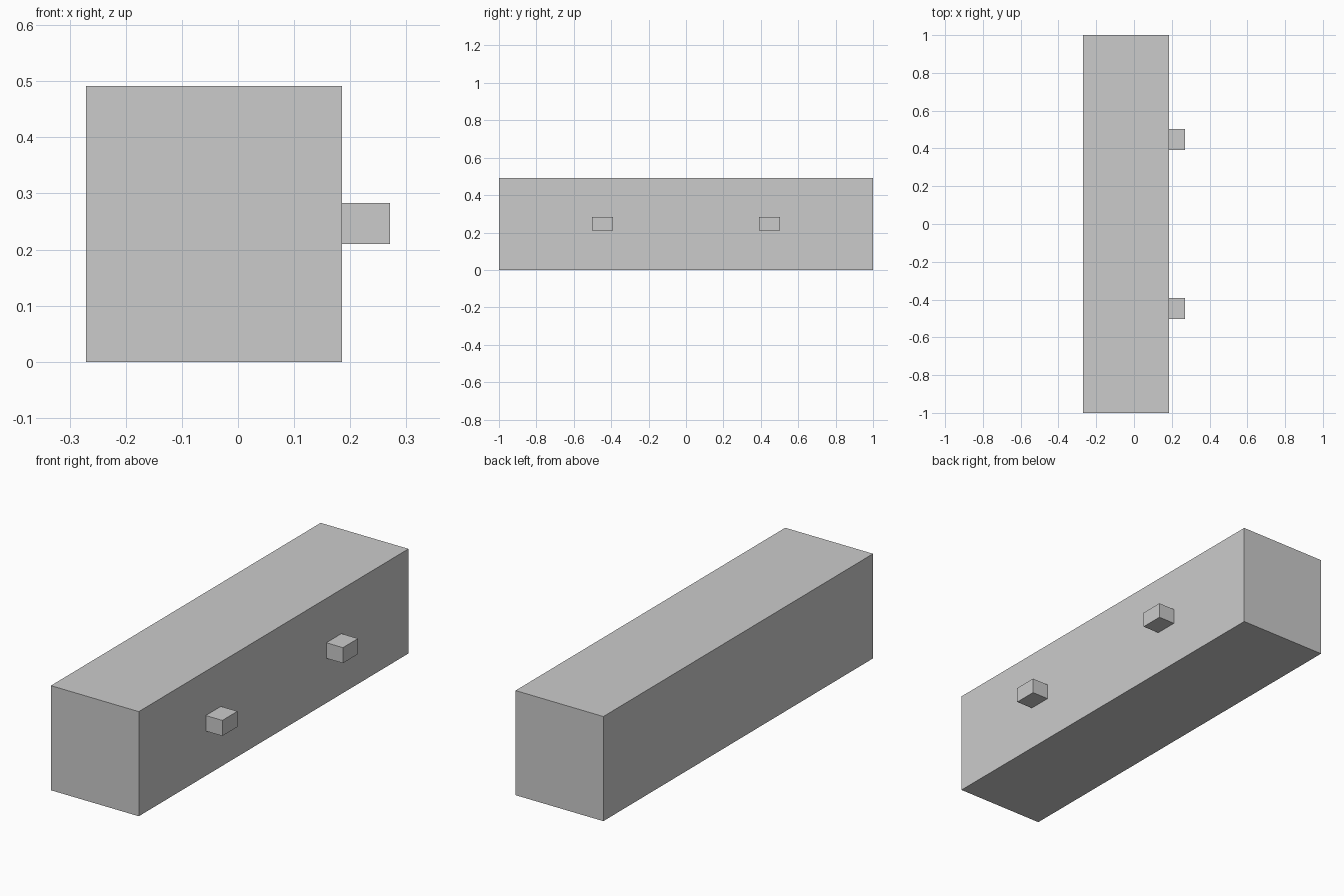
import bpy

if "Cube" in bpy.data.objects:
    bpy.data.objects.remove(bpy.data.objects["Cube"])


def box(name, lo, hi):
    """Box spanning two opposite corners."""
    bpy.ops.mesh.primitive_cube_add(size=1, location=[(a + b) / 2 for a, b in zip(lo, hi)])
    obj = bpy.context.object
    obj.name = name
    obj.scale = [b - a for a, b in zip(lo, hi)]
    bpy.ops.object.transform_apply(location=False, rotation=False, scale=True)
    return obj


# Long drawer body
box("drawer_body", (-0.271, -1, 0), (0.185, 1, 0.491))

# Pair of block knobs on the right face
for side, y in (("front", -0.447), ("back", 0.447)):
    box(f"{side}_knob", (0.185, y - 0.056, 0.21), (0.271, y + 0.056, 0.283))
